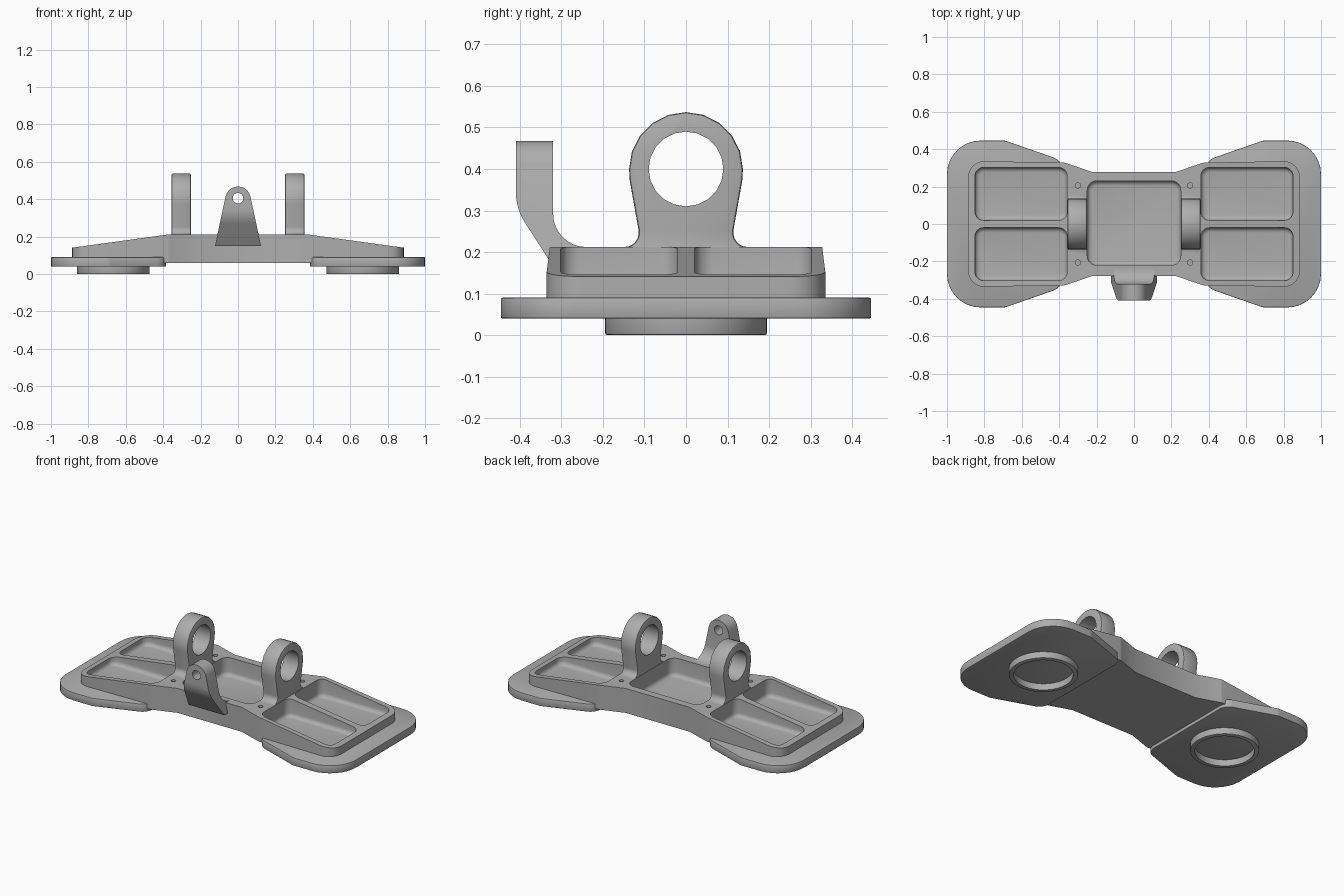
import bpy, bmesh, math
from mathutils import Vector

if "Cube" in bpy.data.objects:
    bpy.data.objects.remove(bpy.data.objects["Cube"])

grey = bpy.data.materials.new("plain_grey")
grey.diffuse_color = (0.42, 0.42, 0.42, 1)
grey.use_nodes = True
grey.node_tree.nodes["Principled BSDF"].inputs["Base Color"].default_value = grey.diffuse_color


def rounded(pts, n=6):
    """Polygon from (u, v, radius) corners, each corner filleted."""
    out = []
    for i, (u, v, r) in enumerate(pts):
        p = Vector((u, v))
        if r == 0:
            out.append(p)
            continue
        a = (Vector(pts[i - 1][:2]) - p).normalized()
        b = (Vector(pts[(i + 1) % len(pts)][:2]) - p).normalized()
        half = a.angle(b) / 2
        t = r / math.tan(half)
        c = p + (a + b).normalized() * r / math.sin(half)
        s, e = p + a * t - c, p + b * t - c
        a0 = math.atan2(s.y, s.x)
        d = (math.atan2(e.y, e.x) - a0 + math.pi) % math.tau - math.pi
        out += [c + Vector((math.cos(a0 + d * k / n), math.sin(a0 + d * k / n))) * r
                for k in range(n + 1)]
    return out


def arc(cu, cv, r, a0, a1, n):
    return [(cu + r * math.cos(math.radians(a0 + (a1 - a0) * k / n)),
             cv + r * math.sin(math.radians(a0 + (a1 - a0) * k / n))) for k in range(n + 1)]


def circle(cu, cv, r, n):
    return arc(cu, cv, r, 0, 360, n)[:-1]


def prism(name, pts, axis, lo, hi, bevel=0, seg=2, ends="both"):
    """Extrude a 2D outline along an axis, optionally bevelling its end rims."""
    place = {"x": lambda u, v, w: (w, u, v), "y": lambda u, v, w: (u, w, v),
             "z": lambda u, v, w: (u, v, w)}[axis]
    bm = bmesh.new()
    low = [bm.verts.new(place(p[0], p[1], lo)) for p in pts]
    high = [bm.verts.new(place(p[0], p[1], hi)) for p in pts]
    caps = [bm.faces.new(low), bm.faces.new(high)]
    for i in range(len(pts)):
        j = (i + 1) % len(pts)
        bm.faces.new((low[i], low[j], high[j], high[i]))
    bmesh.ops.recalc_face_normals(bm, faces=bm.faces)
    if bevel:
        rims = list(caps[0].edges) + (list(caps[1].edges) if ends == "both" else [])
        bmesh.ops.bevel(bm, geom=rims, offset=bevel, segments=seg, profile=0.5, affect="EDGES")
    me = bpy.data.meshes.new(name)
    bm.to_mesh(me)
    bm.free()
    me.materials.append(grey)
    ob = bpy.data.objects.new(name, me)
    bpy.context.collection.objects.link(ob)
    return ob


def combine(ob, cutter, op="DIFFERENCE"):
    """Apply a boolean and discard the cutter."""
    cutter.hide_render = True
    m = ob.modifiers.new("cut", "BOOLEAN")
    m.operation, m.object, m.solver = op, cutter, "EXACT"
    bpy.context.view_layer.objects.active = ob
    bpy.ops.object.modifier_apply(modifier=m.name)
    bpy.data.objects.remove(cutter)


def rect(x0, x1, y0, y1, r):
    return rounded([(x0, y0, r), (x1, y0, r), (x1, y1, r), (x0, y1, r)])


# Main body: waisted outline with a top sloping to both ends
half = [(0.22, -0.277, 0), (0.37, -0.328, 0.05), (0.887, -0.337, 0.085),
        (0.887, 0.337, 0.085), (0.37, 0.328, 0.05), (0.22, 0.277, 0)]
outline = half + [(-x, -y, r) for x, y, r in half]
body = prism("main_body", rounded(outline), "z", 0.06, 0.3)
side = [(-1, 0.03), (1, 0.03), (1, 0.125), (0.37, 0.212), (-0.37, 0.212), (-1, 0.125)]
combine(body, prism("slope_cutter", side, "y", -0.6, 0.6), "INTERSECT")

# Pockets with filleted floors, and small bolt holes
combine(body, prism("centre_pocket", rect(-0.25, 0.25, -0.22, 0.23, 0.05), "z", 0.1, 0.4,
                    0.025, 4, "low"))
for s in (-1, 1):
    for t in (-1, 1):
        x0, x1 = sorted((0.358 * s, 0.85 * s))
        y0, y1 = sorted((0.02 * t, 0.302 * t))
        combine(body, prism("end_pocket", rect(x0, x1, y0, y1, 0.045), "z", 0.1, 0.4,
                            0.025, 4, "low"))
        combine(body, prism("bolt_hole", circle(0.3 * s, 0.206 * t, 0.014, 16), "z", 0.12, 0.4))

for s, word in ((-1, "left"), (1, "right")):
    # Flared end plate
    plate = rounded([(0.385 * s, -0.34, 0.07), (0.69 * s, -0.446, 0.06), (1.0 * s, -0.446, 0.18),
                     (1.0 * s, 0.446, 0.18), (0.69 * s, 0.446, 0.06), (0.385 * s, 0.34, 0.07)], 8)
    prism(word + "_end_plate", plate, "z", 0.04, 0.09, 0.004)

    # Locating ring under the plate
    ring = prism(word + "_locating_ring", circle(0.667 * s, 0, 0.195, 48), "z", 0, 0.045,
                 0.005, 2, "low")
    combine(ring, prism("ring_bore", circle(0.667 * s, 0, 0.168, 48), "z", -0.1, 0.1))

    # Upright lug with a bore and flared foot
    foot = [(0.16, 0.19, 0), (0.16, 0.212, 0), (0.107, 0.212, 0.035), (0.136, 0.375, 0),
            (-0.136, 0.375, 0), (-0.107, 0.212, 0.035), (-0.16, 0.212, 0), (-0.16, 0.19, 0)]
    prof = [tuple(p) for p in rounded(foot)]
    mid = len(prof) // 2
    prof = prof[:mid] + arc(0, 0.4, 0.137, 0, 180, 10) + prof[mid:]
    x0, x1 = sorted((0.252 * s, 0.355 * s))
    lug = prism(word + "_bearing_lug", prof, "x", x0, x1, 0.007)
    combine(lug, prism("lug_bore", circle(0, 0.4, 0.09, 20), "x", x0 - 0.1, x1 + 0.1))

# Front tab: curved side profile trimmed to a tapered, round-topped front shape
curve = rounded([(-0.41, 0.5, 0), (-0.41, 0.305, 0.14), (-0.31, 0.15, 0), (-0.235, 0.15, 0),
                 (-0.235, 0.212, 0), (-0.32, 0.212, 0.08), (-0.32, 0.5, 0)], 8)
tab = prism("front_tab", curve, "x", -0.2, 0.2)
front = [(-0.123, 0.15), (0.123, 0.15)] + arc(0, 0.4, 0.068, 12, 168, 12)
combine(tab, prism("tab_shape", front, "y", -0.6, 0), "INTERSECT")
combine(tab, prism("tab_hole", circle(0, 0.405, 0.028, 20), "y", -0.6, 0))

# Smooth the curved walls, keep real edges sharp
bpy.ops.object.select_all(action="SELECT")
bpy.context.view_layer.objects.active = body
bpy.ops.object.shade_smooth_by_angle(angle=math.radians(30))
